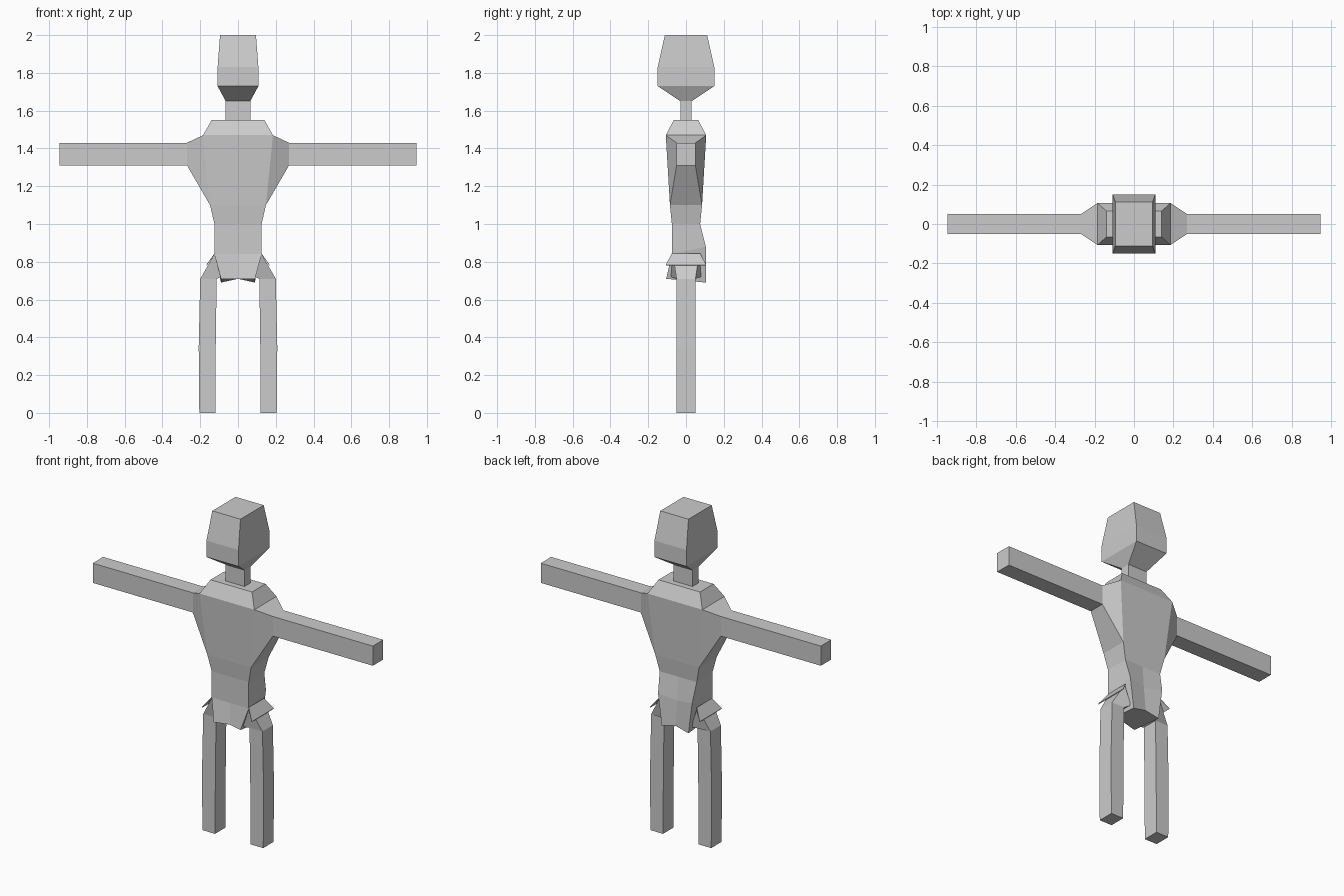
import bpy

if "Cube" in bpy.data.objects:
    bpy.data.objects.remove(bpy.data.objects["Cube"])

skin = bpy.data.materials.new("plain_grey")
skin.diffuse_color = (0.6, 0.6, 0.6, 1)
skin.use_nodes = True
skin.node_tree.nodes["Principled BSDF"].inputs["Base Color"].default_value = skin.diffuse_color


def mesh_object(name, verts, faces):
    me = bpy.data.meshes.new(name)
    me.from_pydata(verts, [], faces)
    me.materials.append(skin)
    ob = bpy.data.objects.new(name, me)
    bpy.context.collection.objects.link(ob)
    return ob


def loft(name, rings, cap_start=True, cap_end=True, skip=()):
    """Join equal-sized rings with quads; skip lists (row, column) openings."""
    n = len(rings[0])
    verts = [v for r in rings for v in r]
    faces = []
    for r in range(len(rings) - 1):
        for i in range(n):
            if (r, i) not in skip:
                j = (i + 1) % n
                faces.append((r*n + i, r*n + j, (r+1)*n + j, (r+1)*n + i))
    if cap_start:
        faces.append(tuple(reversed(range(n))))
    if cap_end:
        faces.append(tuple(range((len(rings) - 1)*n, len(rings)*n)))
    return mesh_object(name, verts, faces)


def rect(z, x, y):
    return [(-x, -y, z), (x, -y, z), (x, y, z), (-x, y, z)]


def side_rect(x, y, z0, z1):
    return [(x, -y, z0), (x, y, z0), (x, y, z1), (x, -y, z1)]


def mirror(ob):
    m = ob.modifiers.new("mirror", 'MIRROR')
    m.use_mirror_merge = False
    return ob


# Head and neck
loft("head", [rect(1.65, .065, .03), rect(1.73, .108, .15),
              rect(1.83, .108, .15), rect(2.0, .095, .112)])
loft("neck", [rect(1.55, .065, .03), rect(1.65, .065, .03)], False, False)

# Chest, open at the sides where the shoulders join
loft("chest", [rect(1.0, .125, .075), rect(1.10, .148, .085),
               rect(1.47, .185, .107), rect(1.55, .14, .065)],
     cap_start=False, skip=[(1, 1), (1, 3)])

# Shoulder funnel running into a straight arm
shoulder = [(.148, -.085, 1.10), (.148, .085, 1.10),
            (.185, .107, 1.47), (.185, -.107, 1.47)]
mirror(loft("arm", [shoulder, side_rect(.27, .05, 1.31, 1.43),
                    side_rect(.945, .05, 1.31, 1.43)], cap_start=False))

# Pelvis with a creased front and a bulging seat
bottom = [(-.09, -.105, .71), (0, -.08, .71), (.09, -.105, .71),
          (.09, .105, .69), (0, .10, .71), (-.09, .105, .69)]
middle = [(-.125, -.075, .84), (0, -.075, .84), (.125, -.075, .84),
          (.115, .105, .88), (0, .085, .86), (-.115, .105, .88)]
waist = [(-.125, -.075, 1.0), (0, -.075, 1.0), (.125, -.075, 1.0),
         (.125, .075, 1.0), (0, .075, 1.0), (-.125, .075, 1.0)]
loft("pelvis", [bottom, middle, waist], cap_end=False)


# Legs, with the thigh tapering up into the hip
def leg_ring(z, x0, x1):
    return [(x0, -.05, z), (x1, -.05, z), (x1, .05, z), (x0, .05, z)]


hip = [(.09, -.08, .72), (.125, -.07, .84), (.125, .07, .84), (.09, .08, .72)]
mirror(loft("leg", [leg_ring(0, .12, .205), leg_ring(.35, .118, .208),
                    leg_ring(.71, .113, .2), hip], cap_end=False))

# Thin flared flaps over the hips
upper = [(.124, -.075, .845), (.124, .075, .845), (.124, .075, .84), (.124, -.075, .84)]
lower = [(.168, -.107, .783), (.168, .107, .783), (.166, .107, .779), (.166, -.107, .779)]
mirror(loft("hip_flap", [upper, lower]))
